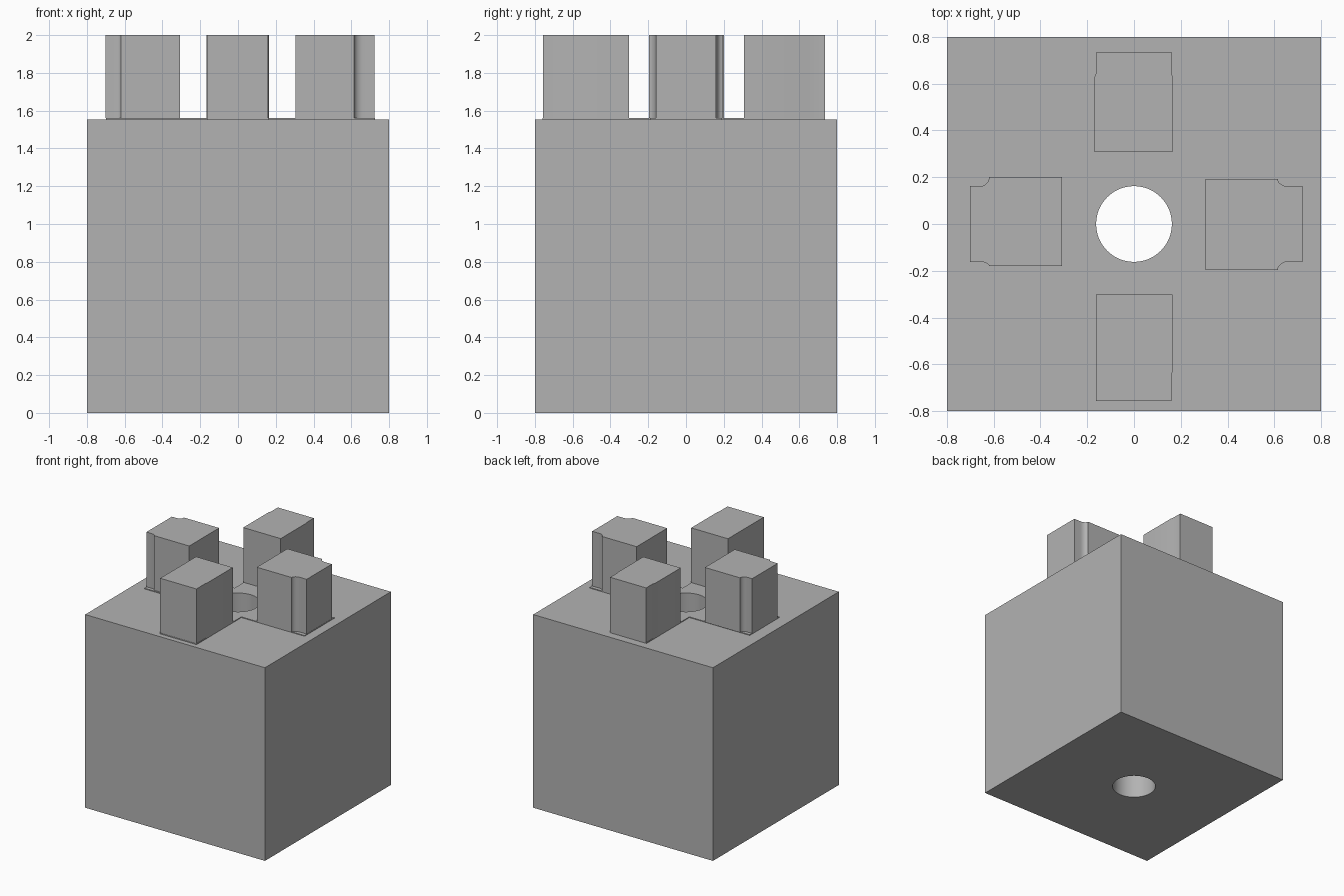
import bpy
import bmesh
import math

if "Cube" in bpy.data.objects:
    bpy.data.objects.remove(bpy.data.objects["Cube"], do_unlink=True)

BLOCK_TOP = 1.554
PLATE_TOP = 1.56
TOP = 2.0
HOLE_R = 0.162

grey = bpy.data.materials.new("plain grey")
grey.use_nodes = True
colour = (0.45, 0.45, 0.45, 1)
grey.diffuse_color = colour
grey.node_tree.nodes["Principled BSDF"].inputs["Base Color"].default_value = colour


def prism(name, outline, z0, z1):
    """Extrude a counter-clockwise xy outline from z0 to z1."""
    bm = bmesh.new()
    base = bm.faces.new([bm.verts.new((x, y, z0)) for x, y in outline])
    grown = bmesh.ops.extrude_face_region(bm, geom=[base], use_keep_orig=True)
    moved = [v for v in grown["geom"] if isinstance(v, bmesh.types.BMVert)]
    bmesh.ops.translate(bm, verts=moved, vec=(0, 0, z1 - z0))
    bmesh.ops.recalc_face_normals(bm, faces=bm.faces)
    mesh = bpy.data.meshes.new(name)
    bm.to_mesh(mesh)
    bm.free()
    mesh.materials.append(grey)
    obj = bpy.data.objects.new(name, mesh)
    bpy.context.collection.objects.link(obj)
    return obj


def select_only(obj):
    bpy.ops.object.select_all(action="DESELECT")
    obj.select_set(True)
    bpy.context.view_layer.objects.active = obj


def smooth(obj):
    select_only(obj)
    bpy.ops.object.shade_smooth_by_angle(angle=math.radians(30))


def rect(x0, x1, y0, y1):
    return [(x0, y0), (x1, y0), (x1, y1), (x0, y1)]


def fillet(side, tip, shoulder, narrow, wide, steps=6):
    """Concave quarter curve from the narrow tip out to the wide shoulder."""
    run = (tip - shoulder) * 0.45
    pts = [(tip, side * narrow)]
    for i in range(steps + 1):
        a = i / steps * math.pi / 2
        pts.append((shoulder + run * (1 - math.sin(a)),
                    side * (narrow + (wide - narrow) * (1 - math.cos(a)))))
    return pts


def notched(inner, tip, shoulder, narrow, low, high):
    """Side post outline with its two outer corners scooped out."""
    lower = fillet(-1, tip, shoulder, narrow, low)
    upper = fillet(1, tip, shoulder, narrow, high)
    pts = [(inner, -low)] + lower[::-1] + upper + [(inner, high)]
    return pts if tip > 0 else pts[::-1]


# Main block and the thin raised cross that carries the posts
block = prism("block", rect(-0.8, 0.8, -0.8, 0.8), 0, BLOCK_TOP)
w, d = 0.163, 0.19
cross = [(-w, -0.76), (w, -0.76), (w, -d), (0.725, -d), (0.725, d), (w, d),
         (w, 0.735), (-w, 0.735), (-w, d), (-0.7, d), (-0.7, -d), (-w, -d)]
plate = prism("cross_plate", cross, BLOCK_TOP, PLATE_TOP)

# Round bore through block and plate
circle = [(HOLE_R * math.cos(math.tau * i / 64), HOLE_R * math.sin(math.tau * i / 64))
          for i in range(64)]
cutter = prism("bore_cutter", circle, -0.2, 1.8)
cutter.hide_render = True
for part in (block, plate):
    mod = part.modifiers.new("bore", "BOOLEAN")
    mod.operation = "DIFFERENCE"
    mod.solver = "EXACT"
    mod.object = cutter
    select_only(part)
    bpy.ops.object.modifier_apply(modifier=mod.name)
    smooth(part)
bpy.data.objects.remove(cutter, do_unlink=True)

# Four posts: scooped ones at the sides, plain ones at front and back
posts = {
    "left_post": notched(0.305, 0.723, 0.615, 0.16, 0.197, 0.192),
    "right_post": notched(-0.308, -0.702, -0.62, 0.162, 0.18, 0.2),
    "front_post": [(-0.162, -0.757), (0.16, -0.757), (0.16, -0.65), (0.165, -0.63),
                   (0.165, -0.302), (-0.162, -0.302)],
    "back_post": [(-0.168, 0.307), (0.165, 0.307), (0.165, 0.63), (0.16, 0.65),
                  (0.16, 0.735), (-0.16, 0.735), (-0.16, 0.65), (-0.168, 0.63)],
}
for name, outline in posts.items():
    smooth(prism(name, outline, PLATE_TOP, TOP))
